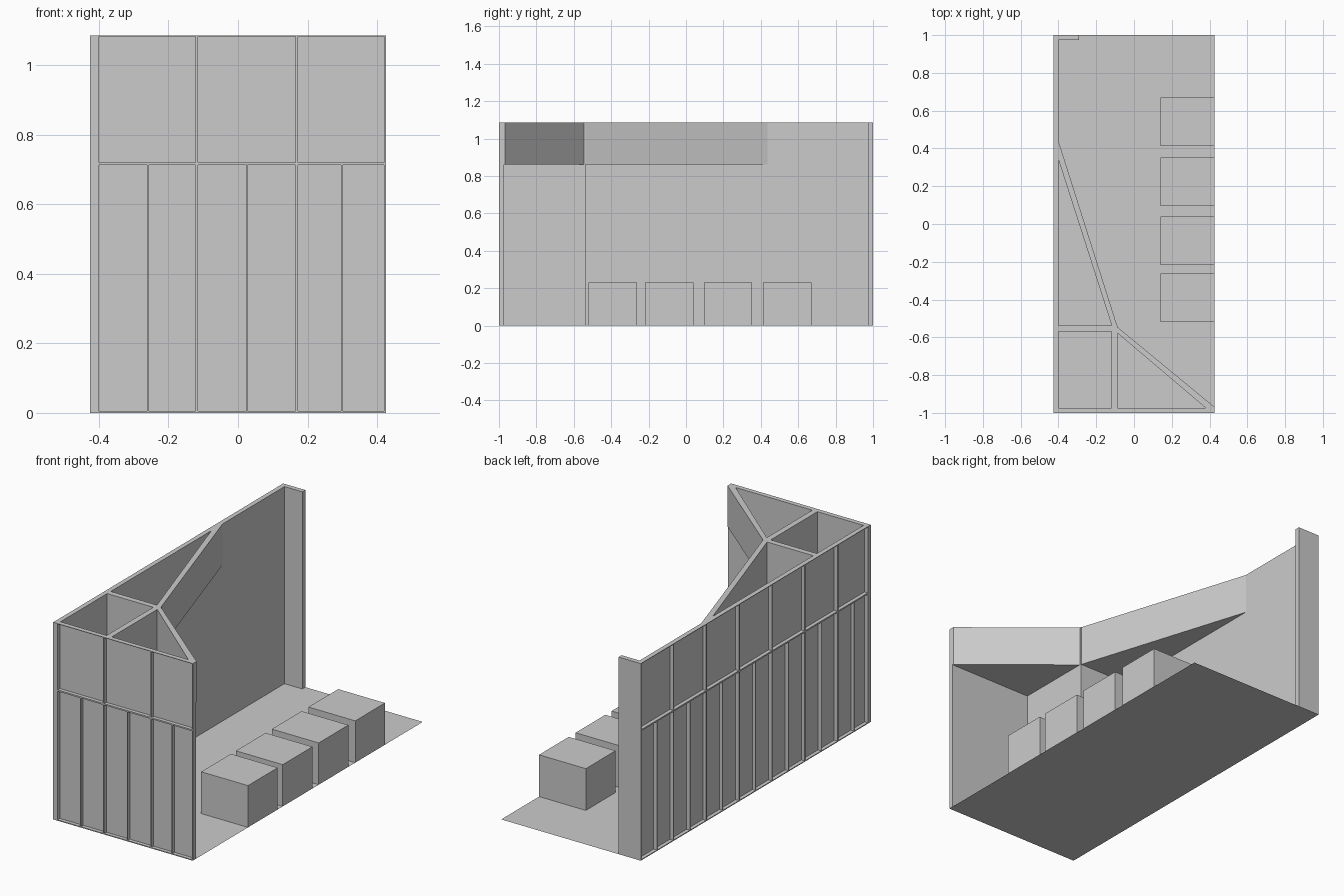
import bpy, bmesh

if "Cube" in bpy.data.objects:
    bpy.data.objects.remove(bpy.data.objects["Cube"])

H = 1.085          # wall height
SOFFIT = 0.86      # underside of the upper rooms
T = 0.026          # wall thickness
SKIN = 0.006       # thickness of the recessed panels
X, Y = 0.425, 1.0
RAIL = 0.716       # height of the middle rail


def prism(name, outline, z0, z1=None):
    """Vertical prism over a counter-clockwise outline, or a flat sheet without z1."""
    bm = bmesh.new()
    face = bm.faces.new([bm.verts.new((x, y, z0)) for x, y in outline])
    if z1 is not None:
        res = bmesh.ops.extrude_face_region(bm, geom=[face])
        verts = [v for v in res["geom"] if isinstance(v, bmesh.types.BMVert)]
        bmesh.ops.translate(bm, verts=verts, vec=(0, 0, z1 - z0))
        bmesh.ops.recalc_face_normals(bm, faces=bm.faces)
    me = bpy.data.meshes.new(name)
    bm.to_mesh(me)
    bm.free()
    ob = bpy.data.objects.new(name, me)
    bpy.context.collection.objects.link(ob)
    return ob


def box(name, x0, x1, y0, y1, z0, z1):
    return prism(name, [(x0, y0), (x1, y0), (x1, y1), (x0, y1)], z0, z1)


def facade(name, a0, a1, posts, half_posts, place):
    """Recessed skin with a rail and post grid; place maps a run and depth range to x, y."""
    def bar(part, u0, u1, d0, d1, z0, z1):
        box(name + "_" + part, *place(u0, u1, d0, d1), z0, z1)
    d = T - SKIN
    bar("panel", a0, a1, d, T, 0, H)
    for z, h in ((0.0025, 0.005), (RAIL, 0.008), (H - 0.0015, 0.003)):
        bar("rail", a0, a1, 0, d, z - h / 2, z + h / 2)
    for u in posts:
        bar("post", u - 0.0035, u + 0.0035, 0, d, 0, H)
    for u in half_posts:
        bar("half_post", u - 0.002, u + 0.002, 0, d, 0, RAIL)


# Ground floor sheet
prism("floor", [(-X, -Y), (X, -Y), (X, Y), (-X, Y)], 0)

# Front facade, with the solid corner post and thin end post
facade("front_wall", -X + T, X, [-0.1185, 0.1685], [-0.2585, 0.026, 0.2985],
       lambda u0, u1, d0, d1: (u0, u1, -Y + d0, -Y + d1))
box("corner_post", -X, -X + T, -Y, -Y + T, 0, H)
box("front_end_post", X - 0.005, X, -Y, -Y + T, 0, H)

# Long left facade: seven bays, each halved below the rail
pitch = 2 * Y / 7
facade("left_wall", -Y + T, Y - 0.005, [-Y + pitch * k for k in range(1, 7)],
       [-Y + pitch * (k + 0.5) for k in range(7)],
       lambda u0, u1, d0, d1: (-X + d0, -X + d1, u0, u1))
box("left_end_post", -X, -X + T, Y - 0.005, Y, 0, H)

# Short return wall at the back
box("back_return", -X + T, -0.29, Y - T, Y, 0, H)

# Full-height shaft in the corner
xi, yi = -X + T, -Y + T
box("shaft_side_wall", -0.118, -0.087, yi, -0.537, 0, H)
box("shaft_back_wall", xi, -0.118, -0.568, -0.537, 0, H)

# Slanted parapets of the two upper triangular rooms
prism("long_parapet", [(-0.118, -0.537), (-0.087, -0.546), (xi, 0.437), (xi, 0.337)], SOFFIT, H)
prism("short_parapet", [(-0.087, -0.578), (0.38, yi), (X, yi), (X, -0.968), (-0.087, -0.546)], SOFFIT, H)

# Floors of the upper rooms
prism("long_soffit", [(xi, -0.537), (-0.118, -0.537), (xi, 0.337)], SOFFIT)
prism("short_soffit", [(-0.087, yi), (0.38, yi), (-0.087, -0.578)], SOFFIT)

# Row of low counter blocks along the open side
for y0, y1 in ((-0.52, -0.262), (-0.218, 0.04), (0.095, 0.353), (0.413, 0.671)):
    box("counter_block", 0.14, X, y0, y1, 0, 0.23)
